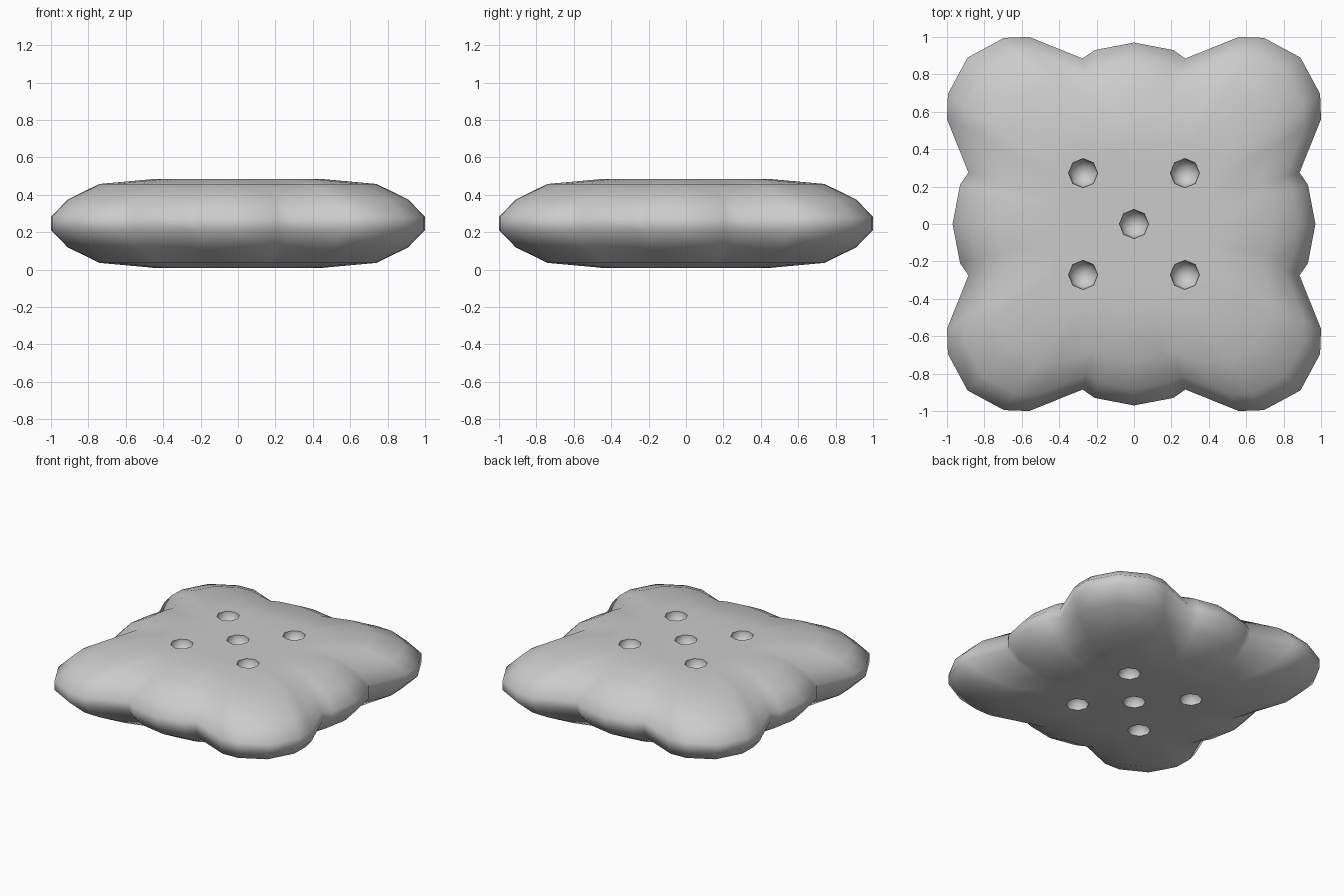
import bpy, bmesh
from mathutils import Vector

if "Cube" in bpy.data.objects:
    bpy.data.objects.remove(bpy.data.objects["Cube"])

# One plain grey material
grey = bpy.data.materials.new("plain grey")
grey.use_nodes = True
grey.diffuse_color = (0.6, 0.6, 0.6, 1)
grey.node_tree.nodes["Principled BSDF"].inputs["Base Color"].default_value = (0.6, 0.6, 0.6, 1)

# Lobed outline: one side from its middle to the corner, then mirrored and turned
half = [(0.0, 0.97), (0.21, 0.93), (0.275, 0.885), (0.56, 1.0), (0.695, 0.995), (0.89, 0.89)]
side = [Vector((-x, y)) for x, y in half[:0:-1]] + [Vector(p) for p in half[:-1]]
outline = []
for turn in range(4):
    for p in side:
        q = p.copy()
        for _ in range(turn):
            q = Vector((q.y, -q.x))
        outline.append(q)

# Rings of the upper half: (size, height above the middle, softening of the lobes)
MID = 0.247
rings = [(1.0, 0.035, 0.0), (0.91, 0.128, 0.0), (0.745, 0.211, 0.25), (0.45, 0.238, 0.6)]
rings = [(s, -h, b) for s, h, b in rings[::-1]] + rings


def ring_point(p, size, soft):
    # Soften the notches towards a rounded square
    r = (p.x ** 4 + p.y ** 4) ** 0.25
    q = p.lerp(p / r, soft)
    return q * size


bm = bmesh.new()
loops = []
for size, height, soft in rings:
    loops.append([bm.verts.new((*ring_point(p, size, soft), MID + height)) for p in outline])
count = len(outline)
for low, high in zip(loops, loops[1:]):
    for i in range(count):
        j = (i + 1) % count
        bm.faces.new((low[i], low[j], high[j], high[i]))
bm.faces.new(loops[0])
bm.faces.new(loops[-1])
bmesh.ops.recalc_face_normals(bm, faces=bm.faces)
mesh = bpy.data.meshes.new("cushion")
bm.to_mesh(mesh)
bm.free()
cushion = bpy.data.objects.new("cushion", mesh)
bpy.context.collection.objects.link(cushion)
mesh.materials.append(grey)

# Five round dimples on the top and on the bottom
bm = bmesh.new()
spots = [(0, 0)] + [(x, y) for x in (-0.272, 0.272) for y in (-0.272, 0.272)]
for x, y in spots:
    for z in (MID - 0.238, MID + 0.238):
        ball = bmesh.ops.create_uvsphere(bm, u_segments=8, v_segments=7, radius=0.08)
        bmesh.ops.translate(bm, verts=ball["verts"], vec=(x, y, z))
cut_mesh = bpy.data.meshes.new("dimple_cutter")
bm.to_mesh(cut_mesh)
bm.free()
cut_mesh.materials.append(grey)
cutter = bpy.data.objects.new("dimple_cutter", cut_mesh)
bpy.context.collection.objects.link(cutter)

cut = cushion.modifiers.new("dimples", "BOOLEAN")
cut.operation = "DIFFERENCE"
cut.solver = "EXACT"
cut.object = cutter
bpy.ops.object.select_all(action="DESELECT")
cushion.select_set(True)
bpy.context.view_layer.objects.active = cushion
bpy.ops.object.modifier_apply(modifier="dimples")
bpy.data.objects.remove(cutter)
bpy.ops.object.shade_smooth_by_angle(angle=0.87)
